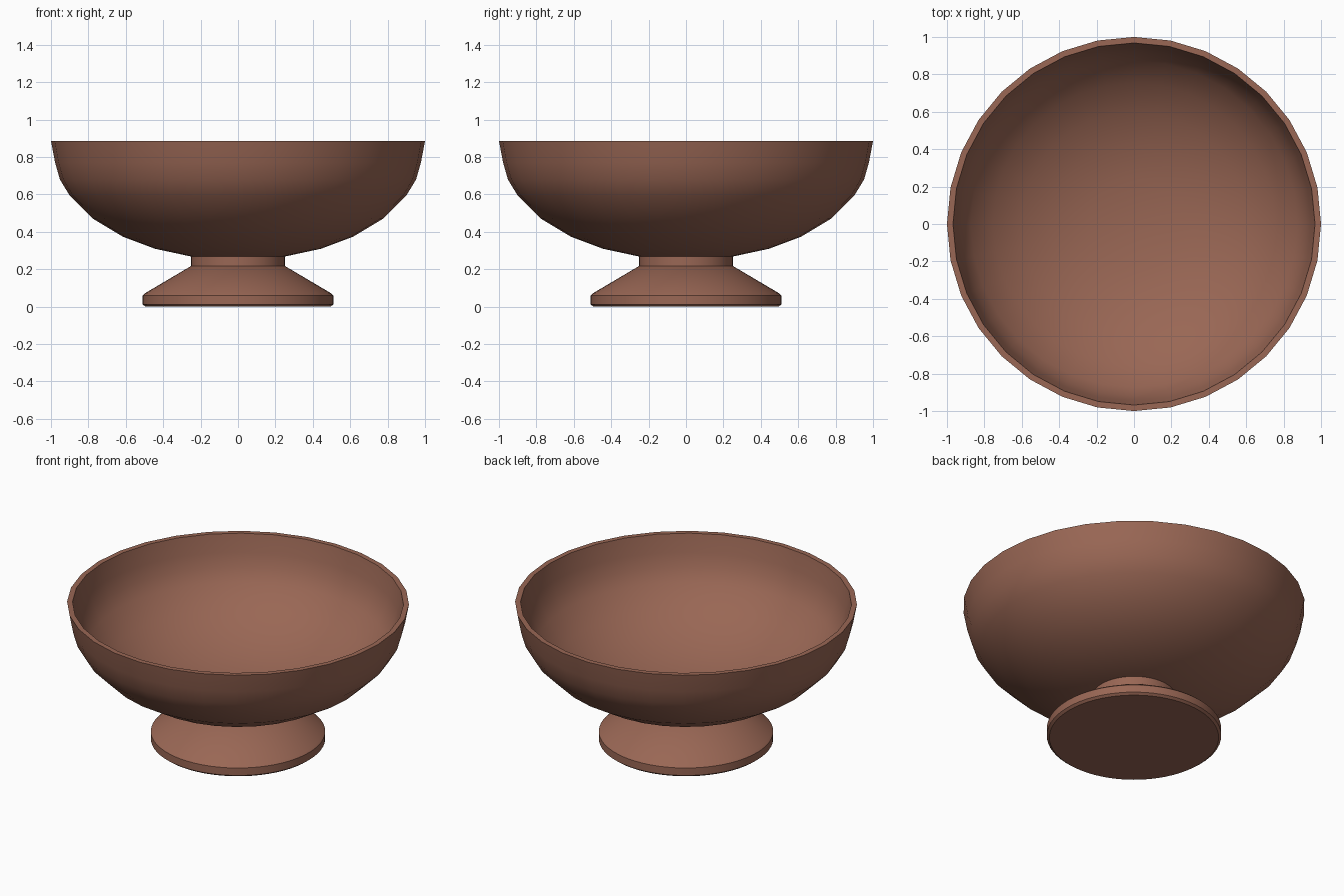
import bpy, bmesh, math

if "Cube" in bpy.data.objects:
    bpy.data.objects.remove(bpy.data.objects["Cube"])

brown = bpy.data.materials.new("terracotta_brown")
brown.diffuse_color = (0.32, 0.135, 0.09, 1.0)
brown.use_nodes = True
brown.node_tree.nodes["Principled BSDF"].inputs["Base Color"].default_value = brown.diffuse_color


def lathe(name, profile, sides, sharp_angle):
    """Spin an (r, z) profile around z; the ends lie on the axis."""
    bm = bmesh.new()
    verts = [bm.verts.new((r, 0, z)) for r, z in profile]
    edges = [bm.edges.new(pair) for pair in zip(verts, verts[1:])]
    bmesh.ops.spin(bm, geom=verts + edges, cent=(0, 0, 0), axis=(0, 0, 1),
                   angle=2 * math.pi, steps=sides, use_merge=True)
    bmesh.ops.remove_doubles(bm, verts=bm.verts, dist=0.0005)
    bmesh.ops.recalc_face_normals(bm, faces=bm.faces)
    mesh = bpy.data.meshes.new(name)
    bm.to_mesh(mesh)
    bm.free()
    mesh.materials.append(brown)
    obj = bpy.data.objects.new(name, mesh)
    bpy.context.collection.objects.link(obj)
    bpy.ops.object.select_all(action='DESELECT')
    obj.select_set(True)
    bpy.context.view_layer.objects.active = obj
    bpy.ops.object.shade_smooth_by_angle(angle=math.radians(sharp_angle))
    return obj


# Bowl: outer wall up to the rim, then the inner wall back to the centre
outer = [(0, 0.255), (0.25, 0.268), (0.445, 0.31), (0.615, 0.374), (0.775, 0.47),
         (0.90, 0.594), (0.952, 0.68), (0.978, 0.77), (1.0, 0.887)]
inner = [(0.968, 0.887), (0.946, 0.775), (0.92, 0.69), (0.873, 0.612), (0.755, 0.497),
         (0.60, 0.405), (0.435, 0.342), (0.245, 0.30), (0, 0.288)]
lathe("bowl", outer + inner, 32, 40)

# Foot: flat chamfered disc with a sloping top
lathe("foot", [(0, 0), (0.495, 0), (0.51, 0.012), (0.51, 0.06), (0.497, 0.072),
               (0.25, 0.218), (0, 0.218)], 64, 35)

# Neck: short collar joining foot and bowl
lathe("neck", [(0, 0.21), (0.25, 0.21), (0.25, 0.27), (0, 0.27)], 64, 35)
